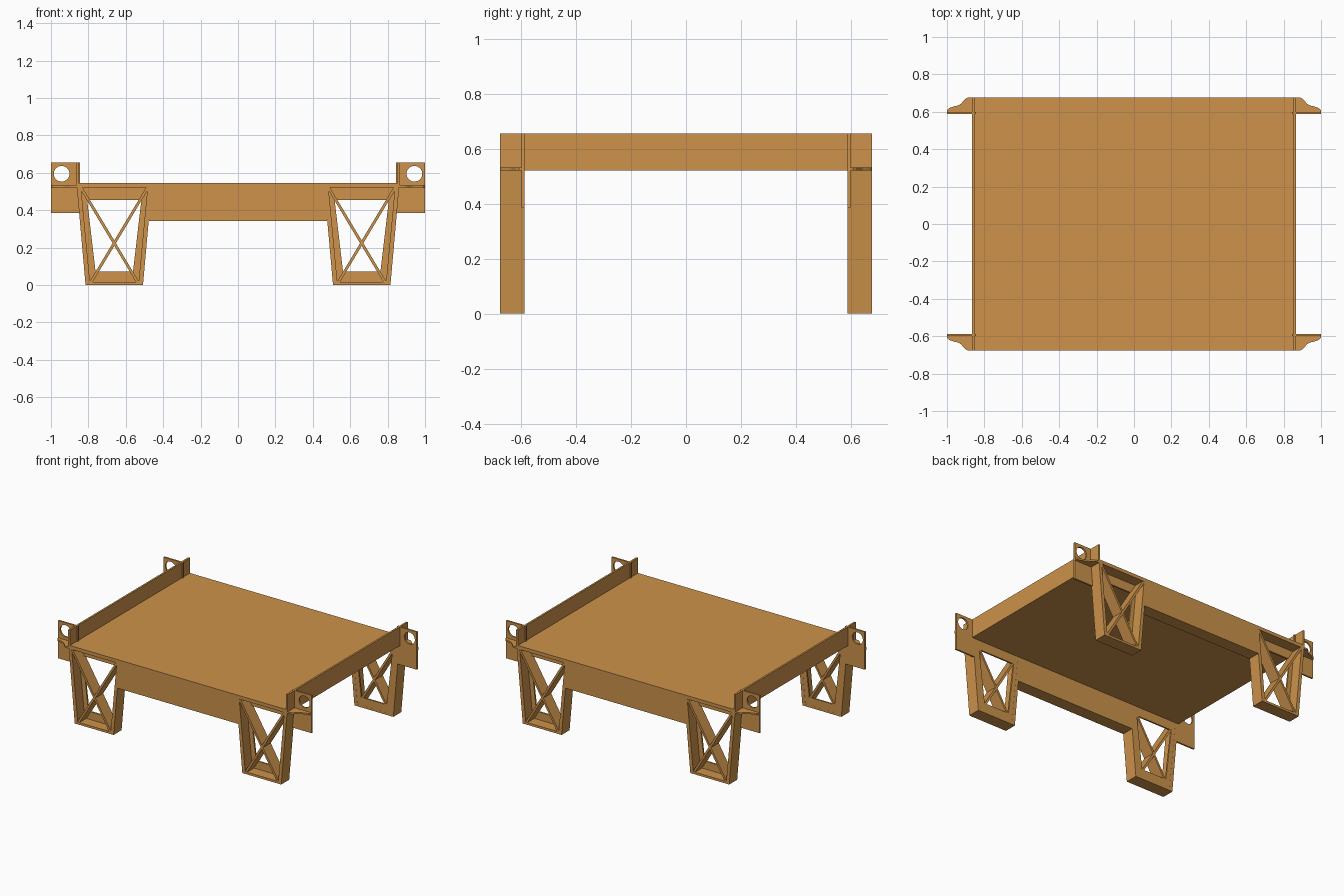
import bpy, bmesh, math
from mathutils import Vector

if "Cube" in bpy.data.objects:
    bpy.data.objects.remove(bpy.data.objects["Cube"])

mat = bpy.data.materials.new("ochre")
mat.diffuse_color = (0.61, 0.29, 0.07, 1)
mat.use_nodes = True
mat.node_tree.nodes["Principled BSDF"].inputs["Base Color"].default_value = mat.diffuse_color

YO, YI, YP = 0.677, 0.587, 0.599   # outer face, inner face, thin plate face
CX = 0.6615                        # leg centre


def slab(name, loops, a, b, axis, sx=1, sy=1):
    """Extrude closed 2D loops (first outer, rest holes) from a to b along axis."""
    cu = bpy.data.curves.new(name, 'CURVE')
    cu.dimensions, cu.fill_mode, cu.extrude = '2D', 'BOTH', abs(b - a) / 2
    for loop in loops:
        sp = cu.splines.new('POLY')
        sp.points.add(len(loop) - 1)
        for p, (u, v) in zip(sp.points, loop):
            p.co = (u, v, 0, 1)
        sp.use_cyclic_u = True
    tmp = bpy.data.objects.new(name + "_curve", cu)
    bpy.context.collection.objects.link(tmp)
    dg = bpy.context.evaluated_depsgraph_get()
    me = bpy.data.meshes.new_from_object(tmp.evaluated_get(dg))
    bpy.data.objects.remove(tmp)
    mid = (a + b) / 2
    bm = bmesh.new()
    bm.from_mesh(me)
    for v in bm.verts:
        u, w, d = v.co
        x, y, z = (u, d + mid, w) if axis == 'Y' else (u, w, d + mid)
        v.co = Vector((x * sx, y * sy, z))
    bmesh.ops.remove_doubles(bm, verts=bm.verts, dist=1e-5)
    bmesh.ops.recalc_face_normals(bm, faces=bm.faces)
    for f in bm.faces:
        f.smooth = False
    bm.to_mesh(me)
    bm.free()
    me.name = name
    me.materials.clear()
    me.materials.append(mat)
    ob = bpy.data.objects.new(name, me)
    bpy.context.collection.objects.link(ob)
    return ob


def rect(x0, x1, y0, y1):
    return [(x0, y0), (x1, y0), (x1, y1), (x0, y1)]


def trap(z0, h0, z1, h1):
    return [(CX - h0, z0), (CX + h0, z0), (CX + h1, z1), (CX - h1, z1)]


def strut(p, q, w):
    p, q = Vector(p), Vector(q)
    n = (q - p).orthogonal().normalized() * w / 2
    return [tuple(p + n), tuple(q + n), tuple(q - n), tuple(p - n)]


# Deck
slab("deck", [rect(-0.86, 0.86, -YO, YO)], 0.521, 0.546, 'Z')

# Raised rails along both sides
for sx, side in ((1, "right"), (-1, "left")):
    slab(f"{side}_rail", [rect(0.853, 0.866, -YO, YO)], 0.521, 0.655, 'Z', sx)

# Front and back aprons between the legs
for sy, end in ((1, "back"), (-1, "front")):
    slab(f"{end}_apron", [rect(-0.477, 0.477, 0.342, 0.5455)], YI, YO, 'Y', 1, sy)

hole = [(0.943 + 0.042 * math.cos(i * math.tau / 32),
         0.595 + 0.042 * math.sin(i * math.tau / 32)) for i in range(32)]
bracket = [(0.86, YI), (1.0, YI), (1.0, 0.607), (0.99, 0.619), (0.965, 0.628),
           (0.94, 0.634), (0.925, 0.643), (0.912, 0.658), (0.9, 0.67),
           (0.885, YO), (0.86, YO)]

for sx, side in ((1, "right"), (-1, "left")):
    for sy, end in ((1, "back"), (-1, "front")):
        n = f"{end}_{side}"
        # Tapered channel walls of the leg
        slab(n + "_leg_walls", [trap(0, 0.1535, 0.523, 0.2), trap(0.016, 0.13, 0.5225, 0.178)],
             YI, YO, 'Y', sx, sy)
        # Inner leg plate with its window
        slab(n + "_leg_plate", [trap(0.008, 0.145, 0.522, 0.19), trap(0.072, 0.1, 0.455, 0.145)],
             YI + 0.0005, YP, 'Y', sx, sy)
        # Crossed braces inside the leg
        for k, s in enumerate((1, -1)):
            slab(f"{n}_brace_{k + 1}",
                 [strut((CX - s * 0.178, 0.521), (CX + s * 0.127, 0.012), 0.015)],
                 YI + 0.001, YO - 0.001, 'Y', sx, sy)
        # Pierced lug plate and its curved shelf
        slab(n + "_lug", [rect(0.845, 1.0, 0.386, 0.655), hole], YI, YP, 'Y', sx, sy)
        slab(n + "_lug_shelf", [bracket], 0.521, 0.532, 'Z', sx, sy)
